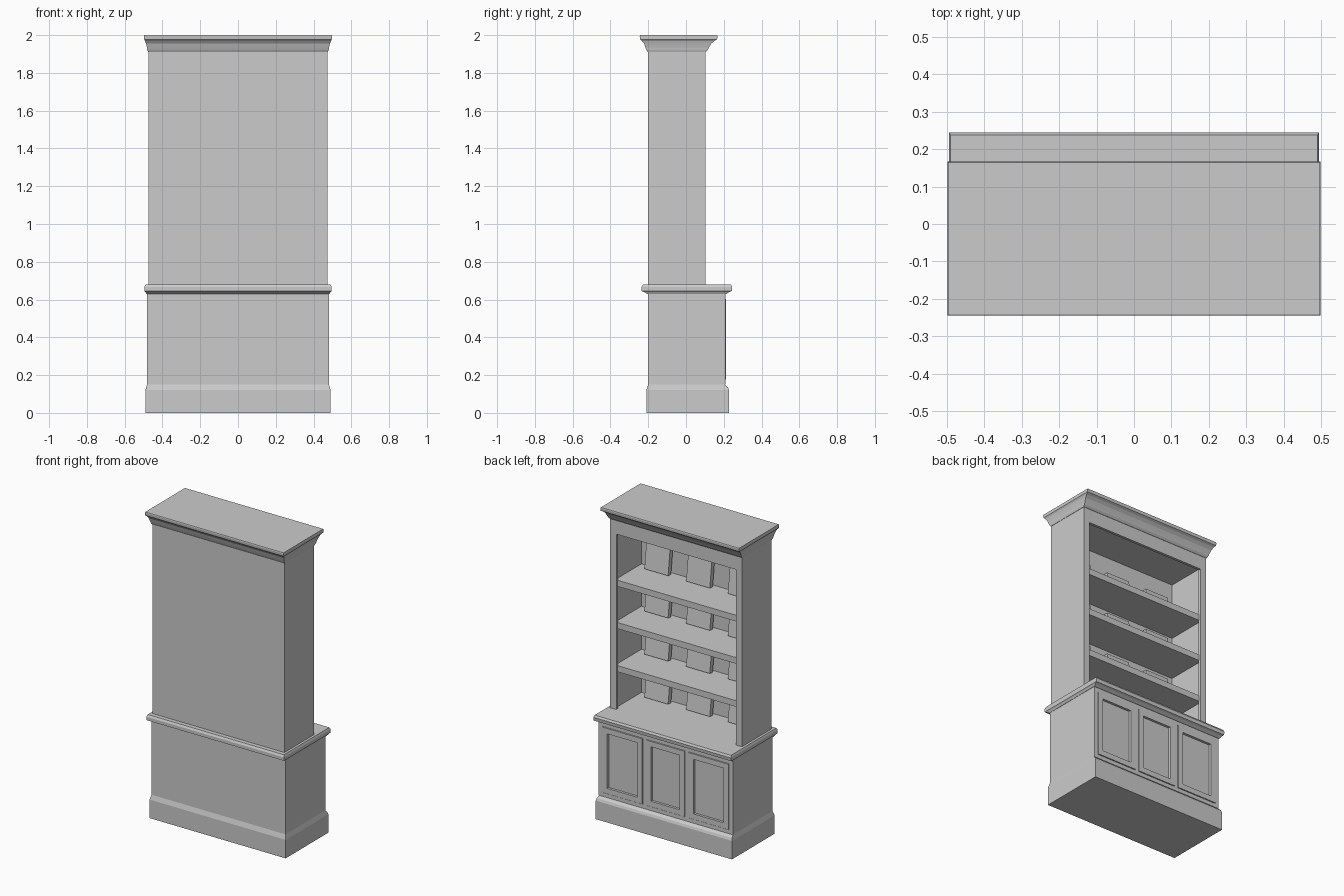
import bpy, bmesh
from math import radians

if "Cube" in bpy.data.objects:
    bpy.data.objects.remove(bpy.data.objects["Cube"])


def box(name, x, y, z, bevel=0.0, tilt=0.0):
    """Box from (min, max) ranges, optionally bevelled and leaned about x."""
    bpy.ops.mesh.primitive_cube_add(size=1, location=[sum(r) / 2 for r in (x, y, z)])
    ob = bpy.context.object
    ob.name = name
    ob.scale = [r[1] - r[0] for r in (x, y, z)]
    bpy.ops.object.transform_apply(location=False, rotation=False, scale=True)
    ob.rotation_euler.x = tilt
    if bevel:
        m = ob.modifiers.new("bevel", "BEVEL")
        m.width, m.segments = bevel, 2
    return ob


def loft(name, rings):
    """Stack of rectangles (z, half width, y min, y max) skinned into a moulding."""
    bm = bmesh.new()
    loops = [[bm.verts.new(p) for p in ((-w, a, z), (w, a, z), (w, b, z), (-w, b, z))]
             for z, w, a, b in rings]
    for lo, hi in zip(loops, loops[1:]):
        for i in range(4):
            j = (i + 1) % 4
            bm.faces.new((lo[i], lo[j], hi[j], hi[i]))
    bm.faces.new(loops[0][::-1])
    bm.faces.new(loops[-1])
    me = bpy.data.meshes.new(name)
    bm.to_mesh(me)
    bm.free()
    ob = bpy.data.objects.new(name, me)
    bpy.context.collection.objects.link(ob)
    return ob


def framed_panel(name, cx, w, y, z, rail, depth):
    """Door with a recessed centre panel facing +y."""
    box(name + "_panel", (cx - w / 2 + rail, cx + w / 2 - rail), (y[0], y[1] - depth),
        (z[0] + rail, z[1] - rail))
    for s in (-1, 1):
        e = sorted((cx + s * w / 2, cx + s * (w / 2 - rail)))
        box(name + "_stile", e, y, z)
    for a in (z[0], z[1] - rail):
        box(name + "_rail", (cx - w / 2 + rail, cx + w / 2 - rail), y, (a, a + rail))


# Lower cabinet: plinth, carcass, counter
loft("plinth", [(0, .49, -.21, .228), (.12, .49, -.21, .228),
                (.135, .486, -.205, .222), (.15, .482, -.2, .205)])
box("cabinet_carcass", (-.482, .482), (-.2, .192), (.14, .64))
for s in (-1, 1):
    box("cabinet_corner_post", sorted((s * .482, s * .455)), (.19, .208), (.15, .635))
    box("cabinet_mullion", (s * .152 - .012, s * .152 + .012), (.19, .208), (.17, .61))
box("cabinet_top_rail", (-.456, .456), (.19, .208), (.605, .635))
box("cabinet_bottom_rail", (-.456, .456), (.19, .208), (.15, .175))
for cx, w in ((-.31, .286), (0, .276), (.31, .286)):
    framed_panel("door", cx, w, (.19, .212), (.178, .602), .035, .016)
loft("counter", [(.63, .484, -.205, .214), (.64, .49, -.222, .23), (.645, .495, -.235, .242),
                 (.667, .495, -.235, .245), (.68, .49, -.228, .238)])

# Upper open case
box("back_panel", (-.474, .474), (-.2, -.18), (.67, 1.93))
for s in (-1, 1):
    box("case_side", sorted((s * .474, s * .446)), (-.181, .09), (.67, 1.93))
    box("face_stile", sorted((s * .474, s * .43)), (.085, .102), (.675, 1.92))
box("case_top", (-.447, .447), (-.181, .09), (1.84, 1.93))
box("face_header", (-.431, .431), (.085, .102), (1.82, 1.92))
levels = [.68, .96, 1.24, 1.515]
for z in levels[1:]:
    box("shelf", (-.447, .447), (-.181, .088), (z - .04, z))

# Picture frames leaning on the back of each shelf
for z in levels:
    for cx in (-.3, 0, .3):
        box("leaning_frame", (cx - .085, cx + .085), (-.165, -.135), (z + .003, z + .2),
            tilt=radians(7))

# Crown moulding
loft("cornice", [(1.91, .476, -.203, .104), (1.922, .48, -.21, .115), (1.935, .482, -.215, .122),
                 (1.955, .487, -.222, .134), (1.97, .492, -.234, .15), (1.978, .498, -.243, .165),
                 (1.995, .498, -.245, .167), (2.0, .497, -.243, .165)])
